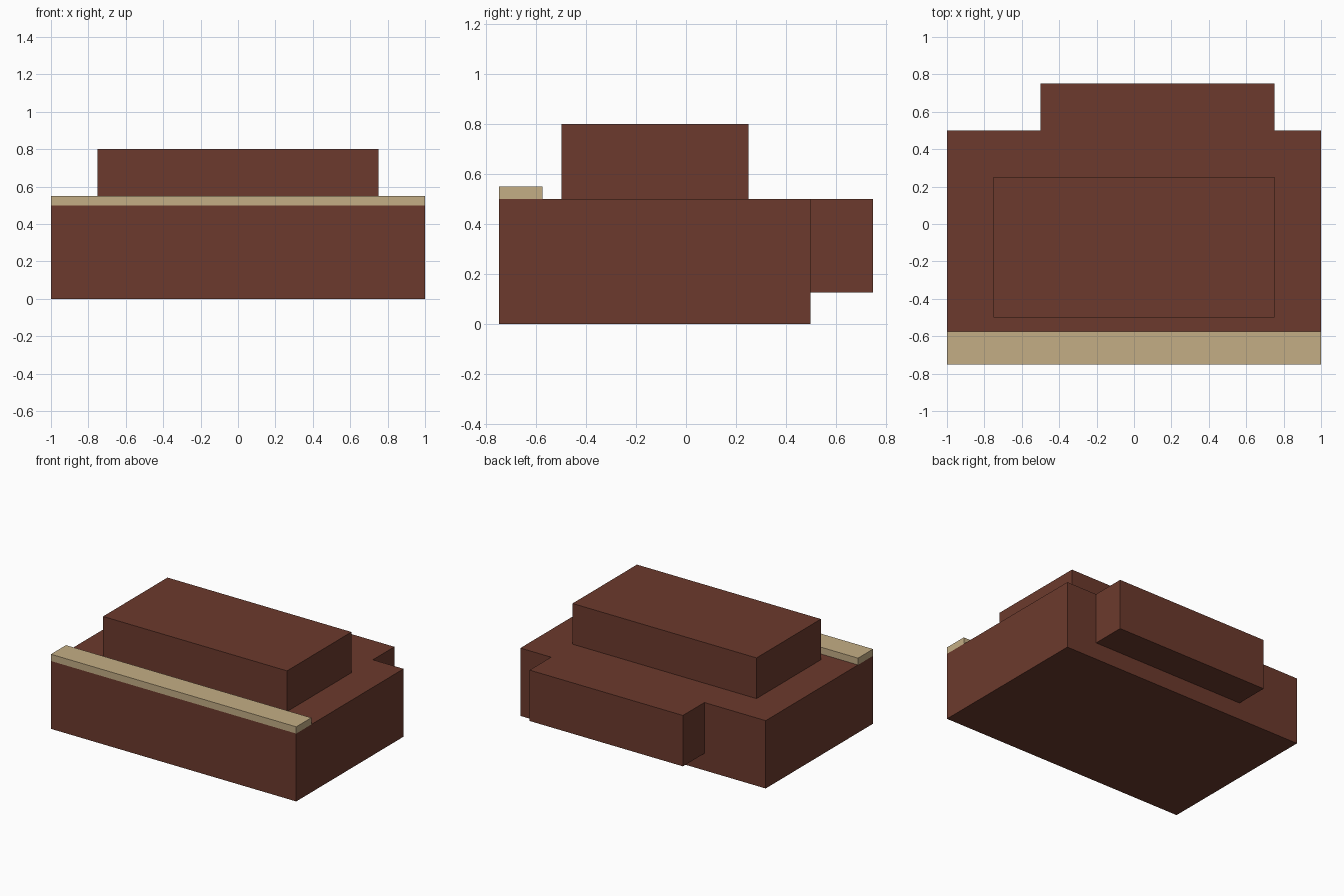
import bpy

if "Cube" in bpy.data.objects:
    bpy.data.objects.remove(bpy.data.objects["Cube"])


def material(name, rgb):
    mat = bpy.data.materials.new(name)
    mat.diffuse_color = (*rgb, 1.0)
    mat.use_nodes = True
    mat.node_tree.nodes["Principled BSDF"].inputs["Base Color"].default_value = mat.diffuse_color
    return mat


def box(name, low, high, mat):
    """Axis-aligned block between two opposite corners."""
    center = [(a + b) / 2 for a, b in zip(low, high)]
    bpy.ops.mesh.primitive_cube_add(size=1, location=center)
    obj = bpy.context.object
    obj.name = name
    obj.scale = [b - a for a, b in zip(low, high)]
    bpy.ops.object.transform_apply(location=False, rotation=False, scale=True)
    obj.data.materials.append(mat)
    return obj


brown = material("reddish brown", (0.150, 0.042, 0.026))
tan = material("tan", (0.552, 0.423, 0.235))

# Main body
box("base_block", (-1.0, -0.75, 0.0), (1.0, 0.5, 0.5), brown)
# Raised block on top
box("upper_block", (-0.75, -0.5, 0.5), (0.75, 0.25, 0.8), brown)
# Off-centre block overhanging the back
box("rear_block", (-0.5, 0.5, 0.125), (0.75, 0.75, 0.5), brown)
# Thin strip along the front top edge
box("front_strip", (-1.0, -0.75, 0.5), (1.0, -0.575, 0.55), tan)
